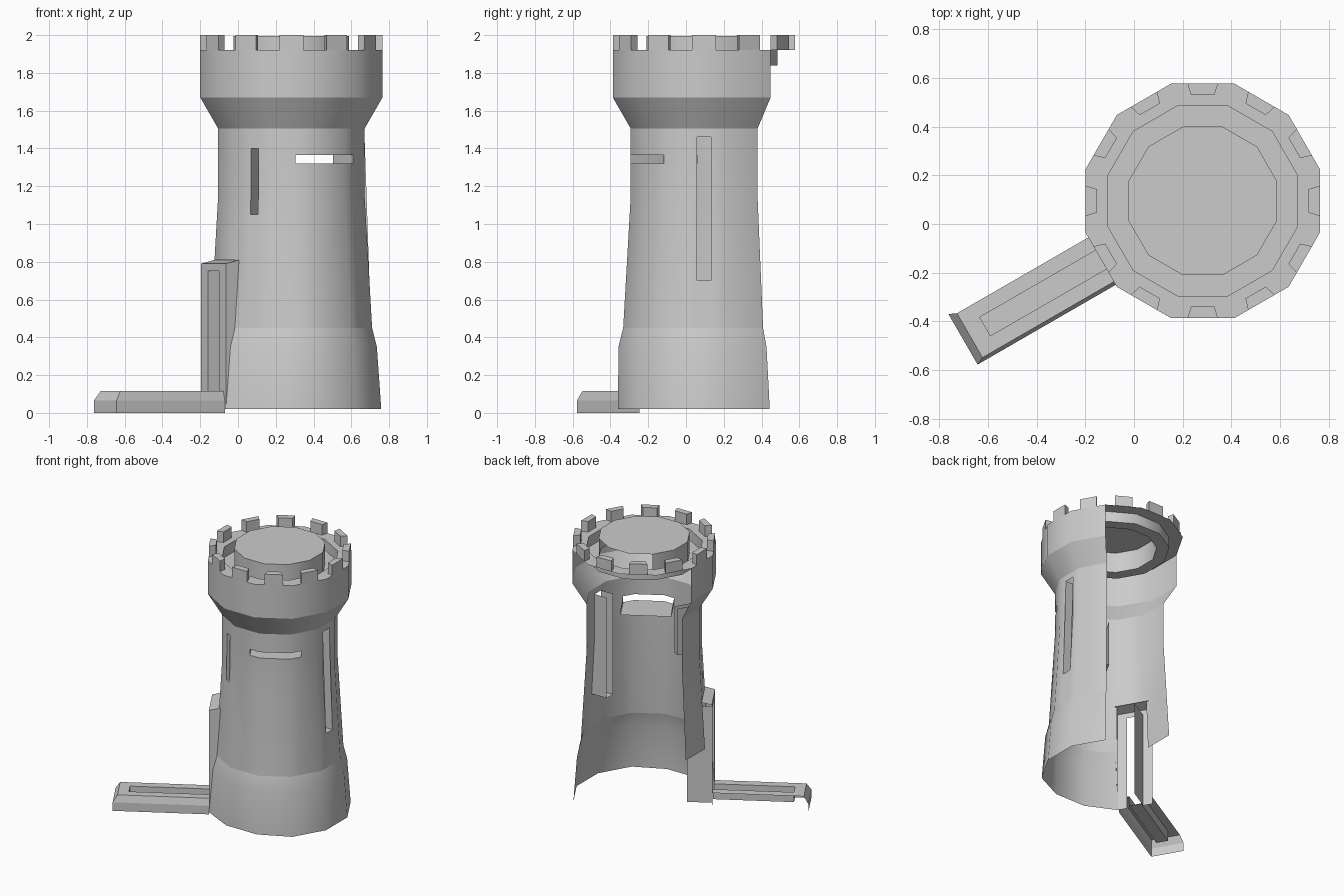
import bpy, bmesh
from math import cos, sin, radians, tan
from mathutils import Vector

if "Cube" in bpy.data.objects:
    bpy.data.objects.remove(bpy.data.objects["Cube"])

CX, CY = 0.2825, 0.095          # tower axis
C15 = cos(radians(15))


def pos(ang, u, t, z):
    """Point u outward along a wall direction, t sideways, at height z."""
    a = radians(ang)
    return Vector((CX + u * cos(a) - t * sin(a), CY + u * sin(a) + t * cos(a), z))


def finish(name, bm, smooth=False):
    bmesh.ops.remove_doubles(bm, verts=bm.verts, dist=0.0005)
    me = bpy.data.meshes.new(name)
    bm.to_mesh(me)
    bm.free()
    ob = bpy.data.objects.new(name, me)
    bpy.context.collection.objects.link(ob)
    if smooth:
        bpy.ops.object.select_all(action='DESELECT')
        ob.select_set(True)
        bpy.context.view_layer.objects.active = ob
        bpy.ops.object.shade_smooth_by_angle(angle=radians(36))
    return ob


def poly(bm, pts):
    return bm.faces.new([bm.verts.new(p) for p in pts])


def shell(profile, a0, a1, flip=False):
    """Twelve-sided wall; profile is (distance to flat, z) from bottom to top."""
    bm = bmesh.new()
    rings = [[bm.verts.new(pos(a, r / C15, 0, z)) for a in range(a0, a1 + 1, 30)] for r, z in profile]
    for lo, hi in zip(rings, rings[1:]):
        for i in range(len(lo) - 1):
            f = [lo[i], lo[i + 1], hi[i + 1], hi[i]]
            bm.faces.new(f[::-1] if flip else f)
    return bm


def cut(bm, ang, t0, t1, z0, z1, facing):
    """Cut a rectangular hole in the wall faces that face ang."""
    out = pos(ang, 1, 0, 0) - pos(ang, 0, 0, 0)
    side = pos(ang, 0, 1, 0) - pos(ang, 0, 0, 0)
    planes = [(pos(ang, 0, t, 0), side) for t in (t0, t1)]
    planes += [(Vector((0, 0, z)), Vector((0, 0, 1))) for z in (z0, z1)]

    def faces():
        bm.normal_update()
        return [f for f in bm.faces if f.normal.dot(out) > facing]
    for co, no in planes:
        fs = faces()
        geom = list({v for f in fs for v in f.verts}) + list({e for f in fs for e in f.edges}) + fs
        bmesh.ops.bisect_plane(bm, geom=geom, plane_co=co, plane_no=no, dist=1e-5)
    dead = []
    for f in faces():
        c = f.calc_center_median()
        t = (c - pos(ang, 0, 0, 0)).dot(side)
        if t0 < t < t1 and z0 < c.z < z1:
            dead.append(f)
    bmesh.ops.delete(bm, geom=dead, context='FACES')


def wall_r(z):
    return 0.3875 + max(0, 1.15 - z) * 0.04 / 0.70


# base skirt, with the front foot standing vertical
bm = shell([(0.476, 0.02), (0.4525, 0.35), (0.4275, 0.45)], 225, 405)
for v in bm.verts:
    v.co.y = max(v.co.y, -0.36)
finish("base_skirt", bm, True)

# main wall with doorway and windows cut out
bm = shell([(0.4275, 0.45), (0.3875, 1.15), (0.3875, 1.505)], 165, 405)
cut(bm, 210, -0.2, 0.2, 0.4, 0.81, 0.95)
cut(bm, 240, -0.022, 0.022, 1.05, 1.40, 0.95)
cut(bm, 360, -0.038, 0.038, 0.70, 1.46, 0.95)
cut(bm, 300, -0.175, 0.175, 1.32, 1.365, 0.8)
finish("main_wall", bm, True)

# corbel and parapet
finish("corbel", shell([(0.3875, 1.505), (0.4825, 1.67)], 165, 405), True)
finish("parapet", shell([(0.4825, 1.67), (0.4825, 1.92)], 165, 405), True)

# roof: walkway rim, inner step, floor and raised drum
finish("parapet_rim", shell([(0.4825, 1.92), (0.39, 1.92)], 15, 375))
finish("parapet_inside", shell([(0.39, 1.84), (0.39, 1.92)], 15, 375, True), True)
finish("roof_floor", shell([(0.39, 1.84), (0.305, 1.84)], 15, 375))
finish("roof_drum", shell([(0.305, 1.84), (0.305, 1.995)], 135, 405), True)
bm = bmesh.new()
poly(bm, [pos(a, 0.305 / C15, 0, 1.995) for a in range(15, 375, 30)])
finish("drum_top", bm)

# merlons
bm = bmesh.new()
for a in range(0, 360, 30):
    plan = [(0.4825, -0.063), (0.4825, 0.063), (0.435, 0.048), (0.435, -0.048)]
    lo = [pos(a, u, t, 1.92) for u, t in plan]
    hi = [pos(a, u, t, 2.0) for u, t in plan]
    poly(bm, hi)
    for i in range(4):
        j = (i + 1) % 4
        poly(bm, [lo[i], lo[j], hi[j], hi[i]])
finish("merlons", bm)

# window reveals: two jambs and a sill for each narrow slit
bm = bmesh.new()
for ang, h, z0, z1, depth in ((240, 0.022, 1.05, 1.40, 0.15), (360, 0.038, 0.70, 1.46, 0.10)):
    u = 0.3875 - depth
    for s in (-h, h):
        q = [pos(ang, wall_r(z0), s, z0), pos(ang, wall_r(z1), s, z1), pos(ang, u, s, z1), pos(ang, u, s, z0)]
        poly(bm, q if s > 0 else q[::-1])
    poly(bm, [pos(ang, wall_r(z0), -h, z0), pos(ang, wall_r(z0), h, z0), pos(ang, u, h, z0), pos(ang, u, -h, z0)])
# wide slot
for s in (-0.175, 0.175):
    q = [pos(300, 0.347, s, 1.32), pos(300, 0.347, s, 1.365), pos(300, 0.14, s, 1.365), pos(300, 0.14, s, 1.32)]
    poly(bm, q if s > 0 else q[::-1])
sill = [(0.347, -0.175), (0.3875, -0.104), (0.3875, 0.104), (0.347, 0.175), (0.14, 0.175), (0.14, -0.175)]
poly(bm, [pos(300, u, t, 1.32) for u, t in sill])
finish("window_reveals", bm)


def gate(u, t, z):
    return pos(210, u, t, z)


# door frame standing proud of the wall
bm = bmesh.new()
G, W, H = 0.476, 0.13, 0.06
for t0, t1, z0, z1 in ((-W, -H, 0.02, 0.79), (H, W, 0.02, 0.79), (-H, H, 0.75, 0.79)):
    poly(bm, [gate(G, t0, z0), gate(G, t1, z0), gate(G, t1, z1), gate(G, t0, z1)])
poly(bm, [gate(G, -W, 0.79), gate(G, W, 0.79), gate(0.395, W, 0.81), gate(0.395, -W, 0.81)])
poly(bm, [gate(u, W, z) for u, z in ((G, 0.02), (0.445, 0.35), (0.42, 0.45), (0.395, 0.81), (G, 0.79))])
poly(bm, [gate(G, -H, 0.02), gate(G, -H, 0.75), gate(0.30, -H, 0.75), gate(0.30, -H, 0.02)])
finish("door_frame", bm)

# entrance ramp: top with a sunken channel, chamfered front side and end
bm = bmesh.new()
U0, U1, UT, UC = 0.476, 1.138, 1.106, 1.033
T, TT, TC = 0.12, 0.105, 0.044
Z, ZC, ZB = 0.115, 0.065, 0.04
for u0, u1, t0, t1, z in ((U0, UC, -TT, -TC, Z), (U0, UC, TC, TT, Z), (UC, UT, -TT, TT, Z), (U0, UC, -TC, TC, ZB)):
    poly(bm, [gate(u0, t0, z), gate(u1, t0, z), gate(u1, t1, z), gate(u0, t1, z)])
for s in (-1, 1):
    q = [gate(U0, s * TC, Z), gate(UC, s * TC, Z), gate(UC, s * TC, ZB), gate(U0, s * TC, ZB)]
    poly(bm, q[::s])
poly(bm, [gate(UC, -TC, Z), gate(UC, -TC, ZB), gate(UC, TC, ZB), gate(UC, TC, Z)])
edge = [(UT, TT, Z), (U1, T, ZC), (U1, T, 0)]
for (ua, ta, za), (ub, tb, zb) in zip(edge, edge[1:]):
    poly(bm, [gate(U0, ta, za), gate(U0, tb, zb), gate(ub, tb, zb), gate(ua, ta, za)][::-1])
    poly(bm, [gate(ua, -ta, za), gate(ub, -tb, zb), gate(ub, tb, zb), gate(ua, ta, za)])
finish("entrance_ramp", bm)
